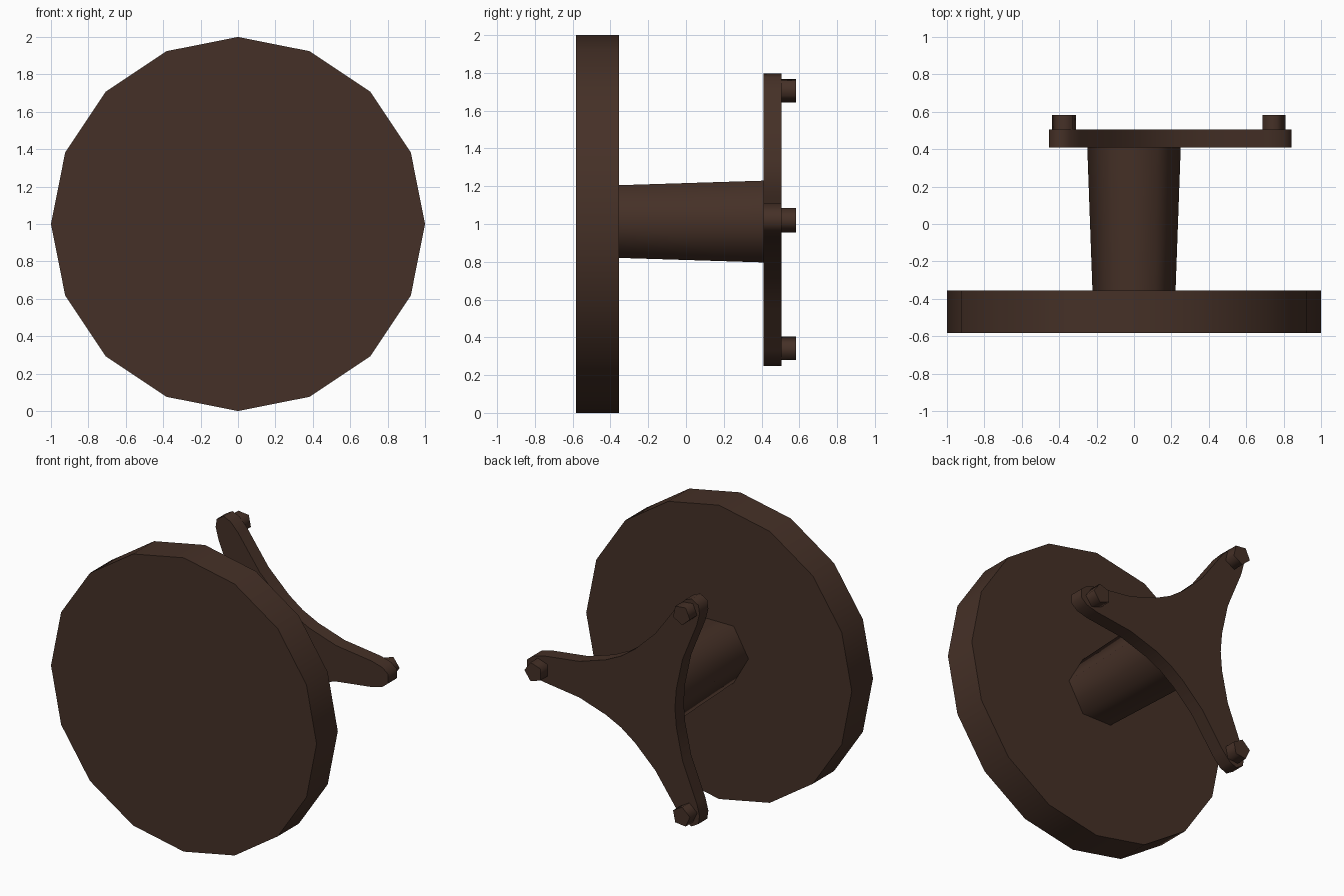
import bpy, bmesh, math

if "Cube" in bpy.data.objects:
    bpy.data.objects.remove(bpy.data.objects["Cube"])

brown = bpy.data.materials.new("dark brown")
brown.diffuse_color = (0.060, 0.030, 0.020, 1)
brown.use_nodes = True
brown.node_tree.nodes["Principled BSDF"].inputs["Base Color"].default_value = brown.diffuse_color


def ring(n, r, cx=0.0, cz=1.0, start=0.0):
    """Regular outline in the xz plane."""
    return [(cx + r * math.cos(start + 2 * math.pi * i / n),
             cz + r * math.sin(start + 2 * math.pi * i / n)) for i in range(n)]


def loft(name, front, y0, back, y1):
    """Solid between two matching xz outlines, smooth sides and sharp rims."""
    bm = bmesh.new()
    a = [bm.verts.new((x, y0, z)) for x, z in front]
    b = [bm.verts.new((x, y1, z)) for x, z in back]
    n = len(a)
    bm.faces.new(a)
    bm.faces.new(b[::-1])
    for i in range(n):
        j = (i + 1) % n
        bm.faces.new((a[j], a[i], b[i], b[j]))
    bmesh.ops.recalc_face_normals(bm, faces=bm.faces)
    for f in bm.faces:
        f.smooth = True
    for e in bm.edges:
        e.smooth = e.calc_face_angle(0) < math.radians(75)
    me = bpy.data.meshes.new(name)
    bm.to_mesh(me)
    bm.free()
    me.materials.append(brown)
    ob = bpy.data.objects.new(name, me)
    bpy.context.collection.objects.link(ob)
    return ob


# Big front disc
disc = ring(16, 1.0)
loft("front_disc", disc, -0.583, disc, -0.355)

# Tapered six-sided stem
loft("stem", ring(6, 0.222, cz=1.013), -0.36, ring(6, 0.25, cz=1.013), 0.415)

# Three-armed plate: half an arm outline (along, across), mirrored and turned
half = [(0.25, 0.18), (0.45, 0.118), (0.72, 0.085), (0.80, 0.064), (0.843, 0.03)]
arm = [(0.135, -0.234)] + [(u, -v) for u, v in half] + half[::-1]
plate = []
for k in range(3):
    c, s = math.cos(k * math.tau / 3), math.sin(k * math.tau / 3)
    plate += [(u * c - v * s, 1.022 + 1.04 * (u * s + v * c)) for u, v in arm]
loft("three_arm_plate", plate, 0.41, plate, 0.505)

# Pegs at the arm tips
for k, (px, pz) in enumerate([(0.742, 1.02), (-0.372, 1.709), (-0.372, 0.337)]):
    peg = ring(5, 0.067, px, pz, k * math.tau / 3)
    loft("peg_%d" % (k + 1), peg, 0.50, peg, 0.583)
